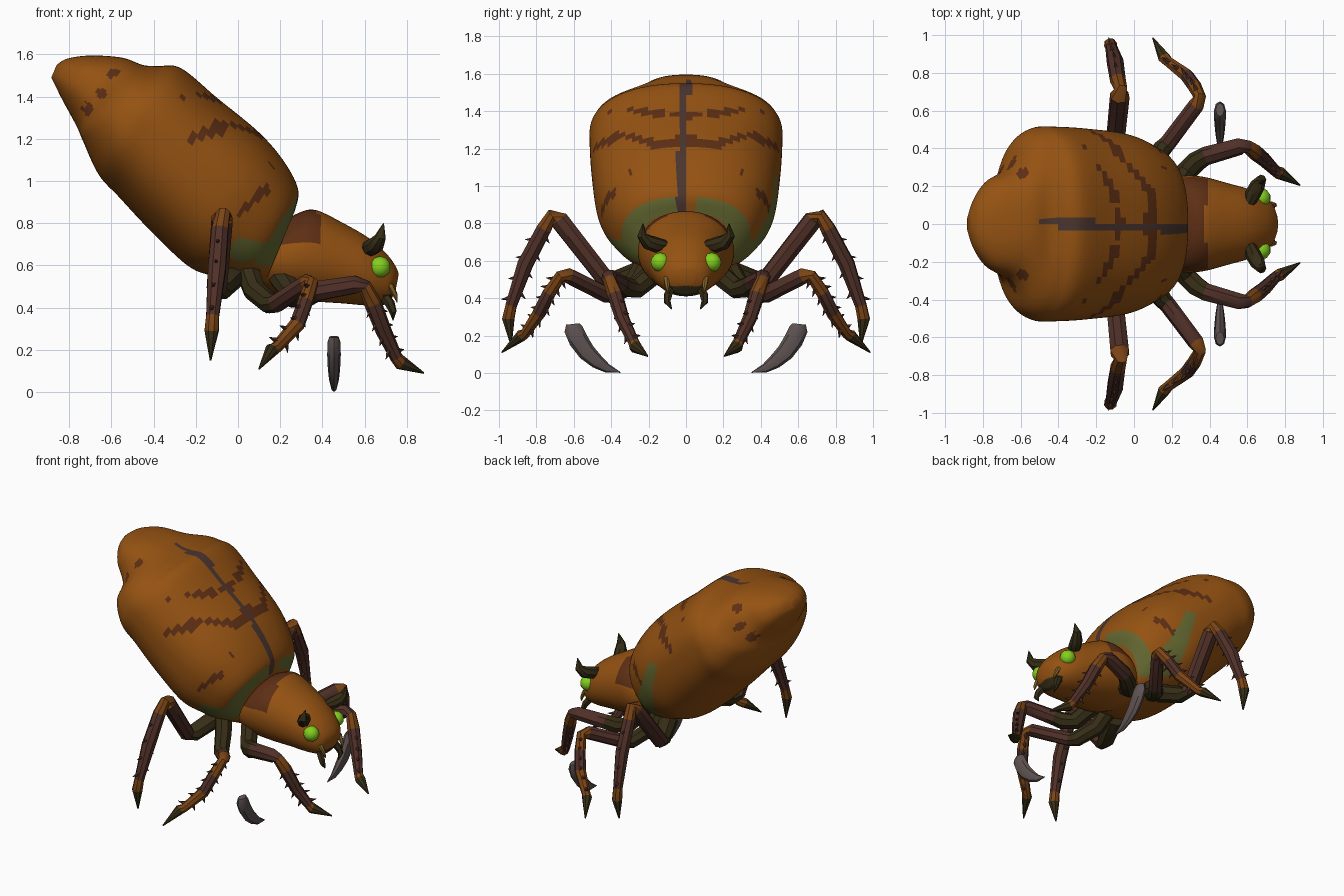
import bpy, bmesh, math
from mathutils import Vector as V

if "Cube" in bpy.data.objects:
    bpy.data.objects.remove(bpy.data.objects["Cube"])

COLOURS = {
    "shell_orange": (0.30, 0.085, 0.006), "stripe_brown": (0.11, 0.028, 0.007),
    "seam_grey_brown": (0.07, 0.035, 0.028), "moss_green": (0.13, 0.14, 0.03),
    "eye_green": (0.23, 0.62, 0.013), "leg_brown": (0.08, 0.03, 0.021),
    "dark_olive": (0.036, 0.026, 0.008), "claw_grey": (0.11, 0.085, 0.083),
    "joint_orange": (0.20, 0.06, 0.008), "fang_tan": (0.24, 0.13, 0.025)}
NAMES = list(COLOURS)
MATS = []
for n, c in COLOURS.items():
    m = bpy.data.materials.new(n)
    m.diffuse_color = (*c, 1)
    m.use_nodes = True
    m.node_tree.nodes["Principled BSDF"].inputs["Base Color"].default_value = m.diffuse_color
    MATS.append(m)
ORANGE, STRIPE, SEAM, MOSS, EYE, LEG, OLIVE, GREY, JOINT, TAN = range(10)


def finish(bm, name, angle=40):
    bmesh.ops.recalc_face_normals(bm, faces=bm.faces)
    me = bpy.data.meshes.new(name)
    for f in bm.faces:
        f.smooth = True
    bm.to_mesh(me)
    bm.free()
    for m in MATS:
        me.materials.append(m)
    me.set_sharp_from_angle(angle=math.radians(angle))
    ob = bpy.data.objects.new(name, me)
    bpy.context.collection.objects.link(ob)
    return ob


def skin(bm, rings, mats):
    """Bridge rings of points and cap both ends."""
    vs = [[bm.verts.new(p) for p in r] for r in rings]
    n = len(vs[0])
    for i in range(len(vs) - 1):
        for j in range(n):
            k = (j + 1) % n
            bm.faces.new((vs[i][j], vs[i][k], vs[i + 1][k], vs[i + 1][j])).material_index = mats[i]
    bm.faces.new(vs[0]).material_index = mats[0]
    bm.faces.new(vs[-1]).material_index = mats[-1]


def tube(bm, pts, radii, mats, sides=8, flat=1.0, ref=(1, 0, 0)):
    """Tapered tube along a path; flat squashes it along ref."""
    pts = [V(p) for p in pts]
    if isinstance(mats, int):
        mats = [mats] * (len(pts) - 1)
    u, rings = V(ref), []
    for i, p in enumerate(pts):
        t = (pts[min(i + 1, len(pts) - 1)] - pts[max(i - 1, 0)]).normalized()
        u = (u - t * u.dot(t)).normalized()
        w = t.cross(u)
        rings.append([p + (u * math.cos(a) * flat + w * math.sin(a)) * radii[i]
                      for a in (math.tau * j / sides for j in range(sides))])
    skin(bm, rings, mats)


def catmull(a, b, c, d, t):
    return [0.5 * (2 * q + (r - p) * t + (2 * p - 5 * q + 4 * r - s) * t * t + (3 * q - p - 3 * r + s) * t ** 3)
            for p, q, r, s in zip(a, b, c, d)]


def shell(name, rows, paint, steps, sides, power):
    """Body from side-view rows (top x, top z, bottom x, bottom z, half width)."""
    bm, rings, rowpos = bmesh.new(), [], []
    for i in range(len(rows) - 1):
        quad = [rows[max(0, min(len(rows) - 1, k))] for k in (i - 1, i, i + 1, i + 2)]
        for s in range(steps + (i == len(rows) - 2)):
            tx, tz, bx, bz, w = catmull(*quad, s / steps)
            ring = []
            for j in range(sides):
                a = math.tau * j / sides
                c, q = math.cos(a), math.sin(a)
                y = math.copysign(abs(c) ** power, c) * w
                h = math.copysign(abs(q) ** power, q) / 2
                ring.append(V(((tx + bx) / 2 + (tx - bx) * h, y, (tz + bz) / 2 + (tz - bz) * h)))
            rings.append(ring)
            rowpos.append(i + s / steps)
    skin(bm, rings, [0] * len(rings))
    bm.normal_update()
    for k, f in enumerate(bm.faces):
        t = rowpos[min(k // sides, len(rowpos) - 1)]
        upper = (k % sides) < sides / 2
        f.material_index = paint(f.calc_center_median(), t, upper)
    return finish(bm, name, 50)


def near(u, v, marks):
    """True inside any tapered streak (u1, v1, u2, v2, radius)."""
    for a, b, c, d, r in marks:
        dx, dy = c - a, d - b
        t = max(0, min(1, ((u - a) * dx + (v - b) * dy) / (dx * dx + dy * dy)))
        if math.hypot(u - a - dx * t, v - b - dy * t) < r * (1.2 - 0.7 * t):
            return True
    return False


# abdomen markings: side streaks in x,z and back streaks in y,z
SIDE = [(-.07, 1.26, -.24, 1.19, .03), (.13, .96, 0, .84, .02), (-.26, 1.39, -.27, 1.39, .015)]
BACK = [(.14, 1.22, .33, 1.27, .024), (.13, 1.385, .32, 1.41, .02), (0, 1.24, .12, 1.23, .035),
        (0, 1.37, .09, 1.39, .02), (.3, 1.07, .31, 1.07, .012)]
TAIL = [(-.65, 1.42, -.66, 1.43, .024), (-.72, 1.34, -.73, 1.34, .028), (-.6, 1.51, -.57, 1.52, .02)]


def paint_abdomen(p, t, upper):
    y = abs(p.y)
    if t < 0.75 and (upper or p.z > .6) and y > .05:
        return MOSS
    if upper and p.x > -.58 and abs(p.y + .015 + .05 * p.x) < .022 and t < 7.5:
        return SEAM
    if y > .25 and near(p.x, p.z, [(.02, .67, .13, .68, .05)]):
        return MOSS
    if p.y > .3 and near(p.x, p.z, [(.04, .69, -.07, 1.03, .065)]):
        return MOSS
    if y > .33 and near(p.x, p.z, SIDE):
        return STRIPE
    if upper and p.x > -.3 and near(y, p.z, BACK):
        return STRIPE
    if t > 5.5 and y > .1 and near(p.x, p.z, TAIL):
        return STRIPE
    return ORANGE


shell("abdomen", [
    (.27, .86, .12, .50, .25), (.285, .96, 0, .52, .36), (.22, 1.09, -.12, .55, .43),
    (.10, 1.23, -.24, .60, .48), (-.10, 1.395, -.42, .77, .505), (-.27, 1.535, -.56, .92, .515),
    (-.38, 1.545, -.66, 1.03, .51), (-.45, 1.55, -.735, 1.19, .45), (-.55, 1.585, -.765, 1.26, .30),
    (-.70, 1.595, -.83, 1.38, .23), (-.81, 1.58, -.865, 1.45, .14), (-.86, 1.55, -.885, 1.49, .05)],
    paint_abdomen, 7, 144, 0.86)


def paint_head(p, t, upper):
    if p.x > .69 and p.z < .465:
        return OLIVE
    if upper and p.x < .37 + .1 * abs(p.y) and p.z > .7:
        return STRIPE
    return ORANGE


shell("head", [
    (.20, .80, .10, .50, .22), (.29, .85, .22, .45, .255), (.37, .862, .36, .43, .25),
    (.50, .80, .50, .42, .215), (.62, .73, .62, .41, .18), (.70, .66, .70, .415, .135),
    (.745, .60, .725, .44, .10), (.762, .56, .745, .47, .05)], paint_head, 5, 48, 0.95)

# legs: path points, radii, colour of each span
LEGS = {
    "rear_leg": ([(-.02, .22, .55), (-.08, .38, .49), (-.10, .43, .50), (-.075, .68, .82), (-.07, .715, .845),
                  (-.085, .76, .77), (-.10, .86, .58), (-.12, .935, .36), (-.125, .95, .29), (-.13, .935, .15)],
                 [.06, .055, .05, .053, .035, .042, .045, .032, .035, .004],
                 [OLIVE, OLIVE, LEG, JOINT, JOINT, LEG, LEG, JOINT, OLIVE], (5, 7)),
    "middle_leg": ([(.03, .2, .62), (.08, .28, .48), (.15, .40, .42), (.18, .43, .42), (.33, .63, .52), (.35, .67, .52),
                    (.32, .73, .43), (.28, .785, .32), (.18, .86, .21), (.16, .88, .20), (.10, .985, .11)],
                   [.06, .055, .05, .045, .043, .032, .037, .037, .028, .033, .004],
                   [OLIVE, OLIVE, OLIVE, LEG, JOINT, JOINT, LEG, JOINT, JOINT, OLIVE], (5, 8)),
    "front_leg": ([(.20, .15, .55), (.27, .27, .45), (.33, .33, .46), (.38, .36, .48), (.56, .41, .51), (.60, .41, .50),
                   (.64, .38, .42), (.69, .34, .29), (.75, .28, .165), (.77, .27, .14), (.88, .205, .09)],
                  [.06, .055, .055, .05, .045, .035, .042, .038, .03, .035, .004],
                  [OLIVE, OLIVE, OLIVE, LEG, LEG, JOINT, LEG, LEG, JOINT, OLIVE], (6, 8))}

for side, s in (("left", 1), ("right", -1)):
    def flip(pts):
        return [(x, y * s, z) for x, y, z in pts]

    def part(name, pts, radii, mat, **kw):
        bm = bmesh.new()
        tube(bm, flip(pts), radii, mat, **kw)
        finish(bm, side + "_" + name)

    for name, (pts, radii, mats, (a, b)) in LEGS.items():
        bm = bmesh.new()
        tube(bm, flip(pts), radii, mats, ref=(.3, .2, 1))
        # thorns along the shin
        for i in range(a, b):
            p, q = (V(v) for v in flip([pts[i], pts[i + 1]]))
            along = (q - p).normalized()
            out = along.cross(V((0, 0, 1)).cross(along)).normalized()
            for f in (.25, .75):
                for d in (1, -1):
                    base = p.lerp(q, f + .1 * d) + out * d * .022
                    tube(bm, [base, base + out * d * .042 + along * .022], [.015, .001], LEG, sides=5, ref=(.3, .7, .2))
        finish(bm, f"{side}_{name}")

    # loose grey pincer standing on the ground
    part("pincer", [(.455, .605, .262), (.455, .602, .235), (.455, .575, .175), (.455, .53, .11), (.455, .475, .06),
                    (.455, .42, .024), (.455, .35, .003)],
         [.036, .05, .052, .047, .038, .024, .002], GREY, flat=.62)
    # horn, feeler, fang
    part("horn", [(.61, .11, .68), (.63, .16, .685), (.655, .205, .70), (.675, .235, .735), (.69, .23, .80)],
         [.03, .042, .04, .027, .002], OLIVE, ref=(0, 0, 1))
    part("feeler", [(.69, .10, .53), (.725, .105, .50), (.745, .10, .46), (.755, .095, .425)],
         [.018, .016, .012, .002], TAN, sides=6)
    part("fang", [(.69, .075, .46), (.72, .095, .42), (.735, .10, .38), (.735, .075, .34)],
         [.025, .024, .018, .002], OLIVE, sides=6)
    # eye
    bm = bmesh.new()
    bmesh.ops.create_icosphere(bm, subdivisions=2, radius=.052)
    bmesh.ops.translate(bm, verts=bm.verts, vec=(.672, .138 * s, .592))
    for f in bm.faces:
        f.material_index = EYE
    finish(bm, side + "_eye")
